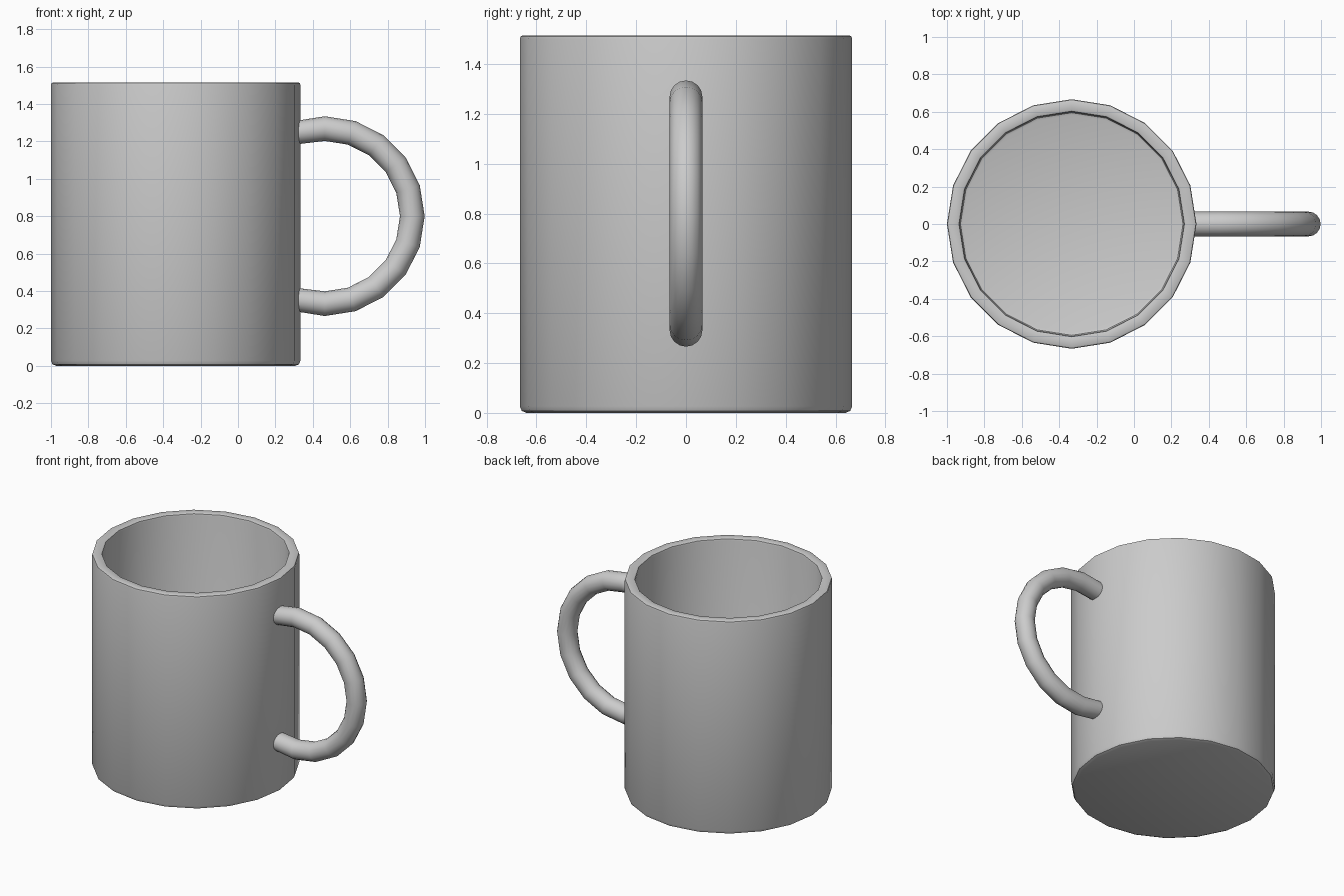
import bpy, bmesh
from math import sin, cos, pi, radians

if "Cube" in bpy.data.objects:
    bpy.data.objects.remove(bpy.data.objects["Cube"])

CX = -0.333      # axis of the mug body
SIDES = 20


def finish(name, bm, angle):
    bmesh.ops.recalc_face_normals(bm, faces=bm.faces)
    mesh = bpy.data.meshes.new(name)
    bm.to_mesh(mesh)
    bm.free()
    obj = bpy.data.objects.new(name, mesh)
    bpy.context.collection.objects.link(obj)
    bpy.ops.object.select_all(action='DESELECT')
    obj.select_set(True)
    bpy.context.view_layer.objects.active = obj
    bpy.ops.object.shade_smooth_by_angle(angle=radians(angle))
    return obj


def skin(bm, rings):
    # Join successive closed rings with quads and cap both ends
    n = len(rings[0])
    for a, b in zip(rings, rings[1:]):
        for i in range(n):
            j = (i + 1) % n
            bm.faces.new((a[i], a[j], b[j], b[i]))
    bm.faces.new(rings[0])
    bm.faces.new(rings[-1])


# Body: turned profile, outside bottom -> rim -> inside floor
profile = [(0.640, 0), (0.659, 0.008), (0.667, 0.027),
           (0.667, 1.500), (0.664, 1.511), (0.655, 1.515),
           (0.611, 1.515), (0.603, 1.511), (0.600, 1.500),
           (0.600, 0.085), (0.595, 0.072), (0.582, 0.067)]
bm = bmesh.new()
skin(bm, [[bm.verts.new((CX + r * cos(2 * pi * i / SIDES), r * sin(2 * pi * i / SIDES), z))
           for i in range(SIDES)] for r, z in profile])
finish("mug_body", bm, 40)

# Handle: partial ring of round section, ends buried in the wall
HX, HZ, MAJOR, MINOR, SEG = 0.464, 0.80, 0.468, 0.066, 16
bm = bmesh.new()
rings = []
for k in range(-6, 7):
    a = radians(18 * k)
    ring = []
    for i in range(SEG):
        t = 2 * pi * i / SEG
        r = MAJOR + MINOR * cos(t)
        x = HX + r * cos(a)
        if abs(k) == 6:
            x = 0.30
        ring.append(bm.verts.new((x, MINOR * sin(t), HZ + r * sin(a))))
    rings.append(ring)
skin(bm, rings)
finish("mug_handle", bm, 40)
